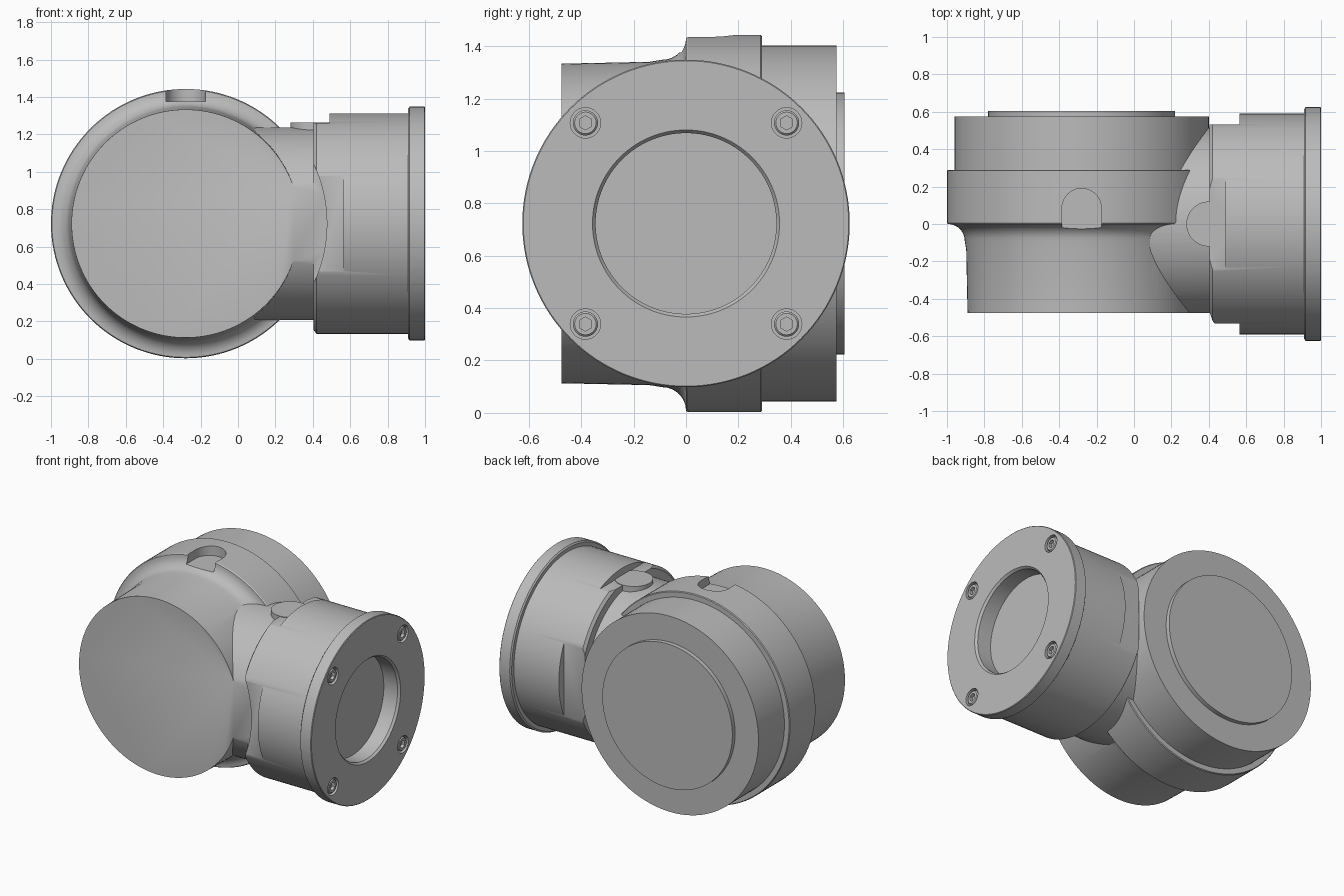
import bpy, bmesh, math
from mathutils import Matrix, Vector

cube = bpy.data.objects.get("Cube")
if cube:
    bpy.data.objects.remove(cube, do_unlink=True)

CX, CZ = -0.28, 0.723          # drum axis (along y); outlet axis runs along x at CZ
SEG = 128
TURN = {"x": Matrix.Rotation(math.pi / 2, 4, "Y"),
        "y": Matrix.Rotation(-math.pi / 2, 4, "X"),
        "z": Matrix.Identity(4)}

metal = bpy.data.materials.new("cast grey metal")
metal.use_nodes = True
GREY = (0.5, 0.5, 0.5, 1)
metal.diffuse_color = GREY
metal.node_tree.nodes["Principled BSDF"].inputs["Base Color"].default_value = GREY


def finish(bm, name):
    bmesh.ops.recalc_face_normals(bm, faces=bm.faces)
    me = bpy.data.meshes.new(name)
    bm.to_mesh(me)
    bm.free()
    me.materials.append(metal)
    ob = bpy.data.objects.new(name, me)
    bpy.context.collection.objects.link(ob)
    return ob


def lathe(name, profile, axis, origin, seg=SEG, ring=False):
    """Turn (radius, distance) points about an axis; ring closes the profile on itself."""
    bm = bmesh.new()
    loops = []
    for r, t in profile:
        loops.append([bm.verts.new((r * math.cos(a), r * math.sin(a), t))
                      for a in (2 * math.pi * i / seg for i in range(seg))])
    pairs = list(zip(loops, loops[1:]))
    if ring:
        pairs.append((loops[-1], loops[0]))
    else:
        bm.faces.new(loops[0])
        bm.faces.new(loops[-1])
    for a, b in pairs:
        for i in range(seg):
            j = (i + 1) % seg
            bm.faces.new((a[i], a[j], b[j], b[i]))
    bm.transform(Matrix.Translation(origin) @ TURN[axis])
    return finish(bm, name)


def rod(name, r, a, b, axis, origin, seg=SEG):
    return lathe(name, [(r, a), (r, b)], axis, origin, seg)


def box(name, lo, hi):
    bm = bmesh.new()
    bmesh.ops.create_cube(bm, size=1)
    lo, hi = Vector(lo), Vector(hi)
    for v in bm.verts:
        v.co = (lo + hi) / 2 + v.co * (hi - lo)
    return finish(bm, name)


def combine(target, tool, operation):
    tool.hide_render = True
    mod = target.modifiers.new("cut", "BOOLEAN")
    mod.operation, mod.solver, mod.object = operation, "EXACT", tool
    bpy.context.view_layer.objects.active = target
    bpy.ops.object.modifier_apply(modifier=mod.name)
    bpy.data.objects.remove(tool, do_unlink=True)


def smooth(ob):
    bpy.ops.object.select_all(action="DESELECT")
    ob.select_set(True)
    bpy.context.view_layer.objects.active = ob
    bpy.ops.object.shade_smooth_by_angle(angle=math.radians(28))


drum_at, outlet_at = (CX, 0, CZ), (0, 0, CZ)

# Main drum: front barrel, flared shoulder, collar, rear barrel and rear cap
flare = [(0.715 - 0.09 * math.cos(a), -0.09 + 0.09 * math.sin(a))
         for a in (math.pi / 2 * i / 8 for i in range(9))]
housing = lathe("housing", [(0.607, -0.55), (0.61, -0.475), (0.617, -0.14)] + flare +
                [(0.72, 0.008), (0.72, 0.285), (0.715, 0.29), (0.68, 0.29),
                 (0.68, 0.575), (0.5, 0.575), (0.5, 0.605)], "y", drum_at)

# Neck, outlet barrel with shallow recess floor, and rounded tab on top
combine(housing, rod("neck", 0.515, -0.2, 0.5, "x", outlet_at), "UNION")
outlet = lathe("outlet", [(0.57, 0.405), (0.59, 0.42), (0.59, 0.915),
                          (0.345, 0.915), (0.345, 0.88)], "x", outlet_at)
for side in (-1, 1):
    ys = sorted((side * 0.532, side * 0.8))
    combine(outlet, box("side_flat", (0.35, ys[0], CZ - 0.4), (0.565, ys[1], CZ + 0.4)),
            "DIFFERENCE")
combine(outlet, box("top_flat", (0.35, -0.4, 1.26), (0.49, 0.4, 1.6)), "DIFFERENCE")
combine(housing, outlet, "UNION")
combine(housing, rod("tab", 0.12, 0.9, 1.264, "z", (0.4, 0, 0), 48), "UNION")

# Flat front face, with a round clearance cut into the outlet barrel
combine(housing, rod("front_cut", 0.755, -1, -0.475, "y", drum_at), "DIFFERENCE")

# Round-ended slot in the top of the collar
slot = rod("slot", 0.105, 1.375, 1.6, "z", (CX, 0.085, 0), 48)
combine(slot, box("slot_mouth", (CX - 0.105, -0.1, 1.375), (CX + 0.105, 0.085, 1.6)), "UNION")
combine(housing, slot, "DIFFERENCE")
smooth(housing)

# Outlet flange with chamfered bore
flange = lathe("flange", [(0.345, 0.91), (0.615, 0.91), (0.625, 0.918), (0.625, 0.996),
                          (0.621, 1.0), (0.357, 1.0), (0.345, 0.985)],
               "x", outlet_at, ring=True)

# Four countersunk socket screws
for name, sy, sz in (("lower_right", -1, -1), ("lower_left", 1, -1),
                     ("upper_right", -1, 1), ("upper_left", 1, 1)):
    at = (0, sy * 0.384, CZ + sz * 0.384)
    combine(flange, rod("counterbore", 0.058, 0.965, 1.1, "x", at, 40), "DIFFERENCE")
    screw = lathe("screw_" + name, [(0.048, 0.96), (0.048, 0.99), (0.041, 0.997)],
                  "x", at, 40)
    combine(screw, rod("hex_socket", 0.027, 0.975, 1.1, "x", at, 6), "DIFFERENCE")
    smooth(screw)
smooth(flange)
